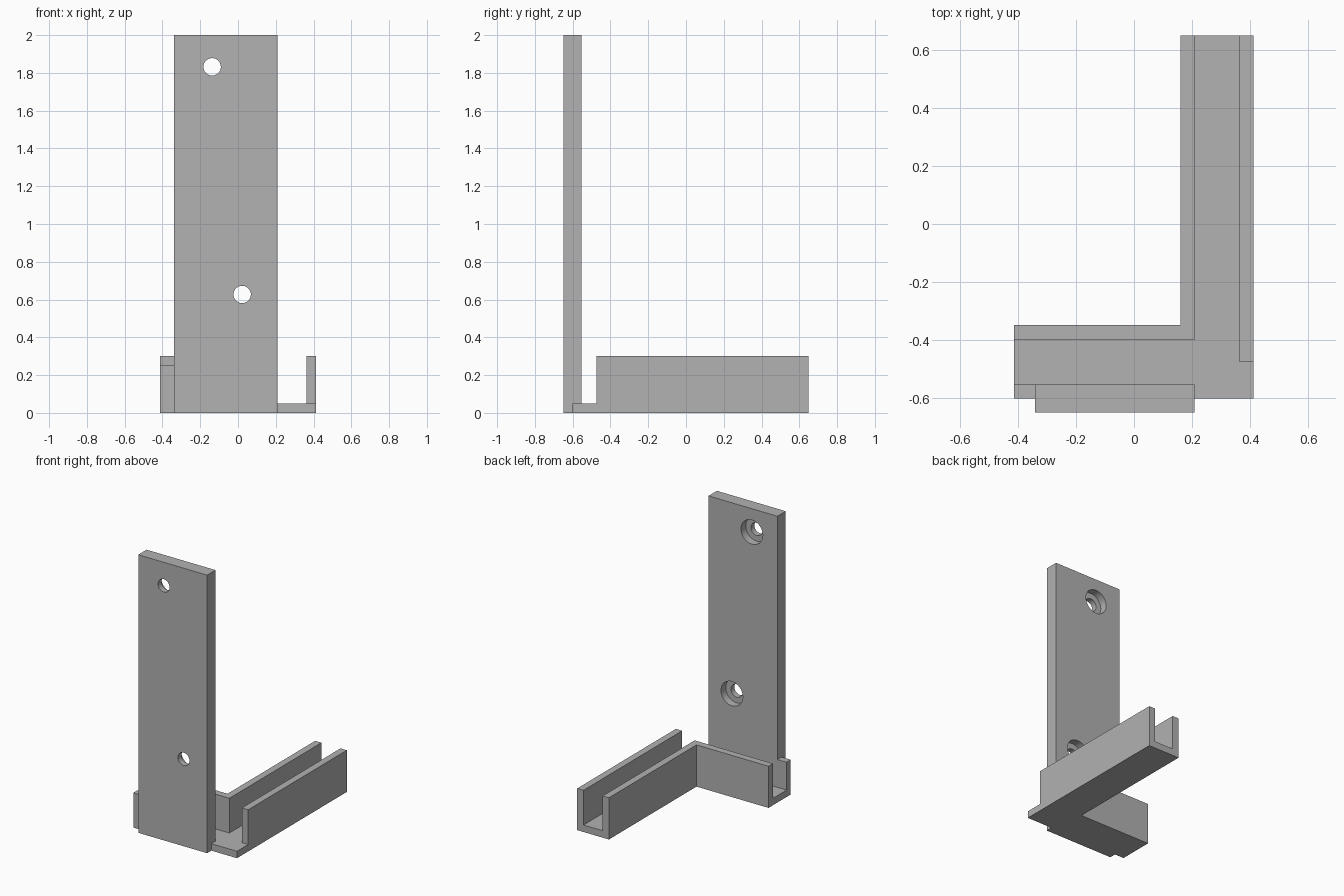
import bpy
import bmesh
import math
from mathutils import Matrix, Vector

cube = bpy.data.objects.get("Cube")
if cube:
    bpy.data.objects.remove(cube, do_unlink=True)

grey = bpy.data.materials.new("plain grey")
grey.use_nodes = True
grey.diffuse_color = (0.445, 0.445, 0.445, 1)
grey.node_tree.nodes["Principled BSDF"].inputs["Base Color"].default_value = grey.diffuse_color

# Shared dimensions
LEFT, RIGHT, BACK = -0.413, 0.412, 0.648
PLATE_L, PLATE_R = -0.34, 0.208
PLATE_FRONT, PLATE_BACK = -0.648, -0.553
SHELF_FRONT, INNER = -0.6, -0.348
WALL, FLOOR, HEIGHT = 0.05, 0.05, 0.3
ARM_L = 0.16


def add_object(name, bm):
    bmesh.ops.recalc_face_normals(bm, faces=bm.faces)
    mesh = bpy.data.meshes.new(name)
    bm.to_mesh(mesh)
    bm.free()
    mesh.materials.append(grey)
    obj = bpy.data.objects.new(name, mesh)
    bpy.context.collection.objects.link(obj)
    return obj


def prism(name, outline, top):
    """Extrude a plan outline from the ground up to a height."""
    bm = bmesh.new()
    face = bm.faces.new([bm.verts.new((x, y, 0)) for x, y in outline])
    up = bmesh.ops.extrude_face_region(bm, geom=[face])["geom"]
    moved = [v for v in up if isinstance(v, bmesh.types.BMVert)]
    bmesh.ops.translate(bm, verts=moved, vec=(0, 0, top))
    return add_object(name, bm)


def box(name, x0, x1, y0, y1, top):
    return prism(name, [(x0, y0), (x1, y0), (x1, y1), (x0, y1)], top)


def drill(name, x, z, radius, y0, y1):
    """Cylinder along the y axis, used as a cutter."""
    bm = bmesh.new()
    place = Matrix.Translation(Vector((x, (y0 + y1) / 2, z))) @ Matrix.Rotation(math.pi / 2, 4, "X")
    bmesh.ops.create_cone(bm, cap_ends=True, segments=48, radius1=radius,
                          radius2=radius, depth=y1 - y0, matrix=place)
    return add_object(name, bm)


def combine(target, tool, operation):
    mod = target.modifiers.new(operation.lower(), "BOOLEAN")
    mod.operation, mod.solver, mod.object = operation, "EXACT", tool
    bpy.context.view_layer.objects.active = target
    bpy.ops.object.modifier_apply(modifier=mod.name)
    bpy.data.objects.remove(tool, do_unlink=True)


def tidy(obj):
    """Merge coplanar faces left by the joins."""
    bm = bmesh.new()
    bm.from_mesh(obj.data)
    bmesh.ops.remove_doubles(bm, verts=bm.verts, dist=0.0001)
    bmesh.ops.dissolve_limit(bm, angle_limit=0.01, verts=bm.verts, edges=bm.edges)
    bm.to_mesh(obj.data)
    bm.free()


# L-shaped channel floor, notched around the upright plate
channel = prism("corner_channel", [
    (LEFT, SHELF_FRONT), (PLATE_L, SHELF_FRONT), (PLATE_L, PLATE_BACK),
    (PLATE_R, PLATE_BACK), (PLATE_R, SHELF_FRONT), (RIGHT, SHELF_FRONT),
    (RIGHT, BACK), (ARM_L, BACK), (ARM_L, INNER), (LEFT, INNER)], FLOOR)

# Inner corner wall, outer arm wall and short front lip
inner_wall = prism("inner_wall", [
    (LEFT, INNER - WALL), (ARM_L + WALL, INNER - WALL), (ARM_L + WALL, BACK),
    (ARM_L, BACK), (ARM_L, INNER), (LEFT, INNER)], HEIGHT)
outer_wall = box("outer_wall", RIGHT - WALL, RIGHT, -0.473, BACK, HEIGHT)
front_lip = box("front_lip", LEFT, PLATE_L, SHELF_FRONT, PLATE_BACK, 0.25)
for wall in (inner_wall, outer_wall, front_lip):
    combine(channel, wall, "UNION")
tidy(channel)

# Upright mounting plate with two screw holes, counterbored from behind
plate = box("mounting_plate", PLATE_L, PLATE_R, PLATE_FRONT, PLATE_BACK, 2)
for x, z in ((-0.137, 1.832), (0.022, 0.627)):
    combine(plate, drill("screw_hole", x, z, 0.046, -0.8, -0.4), "DIFFERENCE")
    combine(plate, drill("counterbore", x, z, 0.087, PLATE_BACK - 0.055, -0.4), "DIFFERENCE")

# Smooth the round bores and keep all corners sharp
bpy.ops.object.select_all(action="DESELECT")
plate.select_set(True)
bpy.context.view_layer.objects.active = plate
bpy.ops.object.shade_smooth_by_angle(angle=math.radians(30))
